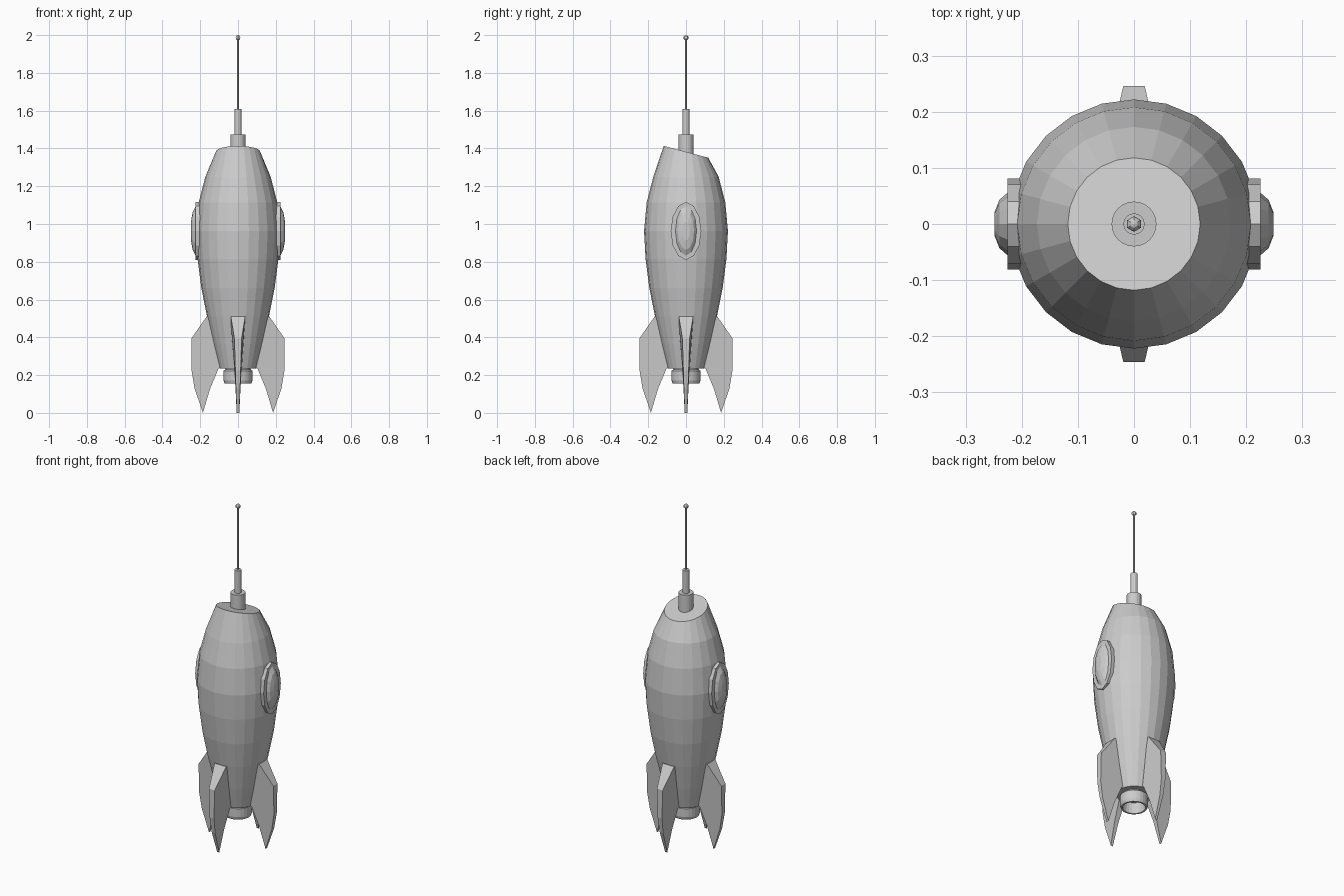
import bpy, bmesh
from math import sin, cos, pi
from mathutils import Matrix

if "Cube" in bpy.data.objects:
    bpy.data.objects.remove(bpy.data.objects["Cube"])


def finish(bm, name):
    bmesh.ops.recalc_face_normals(bm, faces=bm.faces)
    me = bpy.data.meshes.new(name)
    bm.to_mesh(me)
    bm.free()
    ob = bpy.data.objects.new(name, me)
    bpy.context.collection.objects.link(ob)
    return ob


def loft(name, rings):
    """Skin a list of equal-length point rings and cap both ends."""
    bm = bmesh.new()
    vs = [[bm.verts.new(p) for p in ring] for ring in rings]
    n = len(vs[0])
    for a, b in zip(vs, vs[1:]):
        for i in range(n):
            j = (i + 1) % n
            bm.faces.new((a[i], a[j], b[j], b[i]))
    bm.faces.new(vs[0][::-1])
    bm.faces.new(vs[-1])
    return finish(bm, name)


def circle(r, z, n, tilt=0.0):
    pts = [(r * cos(2 * pi * i / n), r * sin(2 * pi * i / n)) for i in range(n)]
    return [(x, y, z + tilt * y) for x, y in pts]


def lathe(name, profile, n):
    return loft(name, [circle(r, z, n) for r, z in profile])


# Hull: barrel shape whose top ring is tilted
hull = [(0.097, 0.235), (0.13, 0.365), (0.164, 0.51), (0.194, 0.66),
        (0.214, 0.815), (0.222, 0.963), (0.208, 1.115), (0.173, 1.25)]
loft("hull", [circle(r, z, 24) for r, z in hull] + [circle(0.118, 1.382, 24, -0.265)])

# Exhaust nozzle, hollow from below
lathe("nozzle", [(0.06, 0.25), (0.066, 0.23), (0.077, 0.222), (0.077, 0.172),
                 (0.071, 0.155), (0.062, 0.155), (0.06, 0.22)], 24)

# Antenna: collar, sleeve, rod and ball tip
lathe("antenna_collar", [(0.04, 1.36), (0.04, 1.475)], 24)
lathe("antenna_sleeve", [(0.019, 1.47), (0.019, 1.61)], 16)
lathe("antenna_rod", [(0.005, 1.60), (0.005, 1.985)], 8)
bm = bmesh.new()
bmesh.ops.create_uvsphere(bm, u_segments=6, v_segments=6, radius=0.014,
                          matrix=Matrix.Translation((0, 0, 1.986)))
finish(bm, "antenna_tip")

# Fins: side outline as (radius, height, half thickness)
outline = [(0.135, 0.51, 0.04), (0.166, 0.51, 0.038), (0.246, 0.395, 0.019),
           (0.246, 0.225, 0.014), (0.23, 0.13, 0.011), (0.186, 0.0, 0.007),
           (0.148, 0.127, 0.013), (0.103, 0.235, 0.02), (0.075, 0.25, 0.022)]
for k, side in enumerate(("right", "back", "left", "front")):
    fin = loft("fin_" + side, [[(r, s * t, z) for r, z, t in outline] for s in (-1, 1)])
    fin.data.transform(Matrix.Rotation(k * pi / 2, 4, 'Z'))


# Oval side windows: frame plate and domed glass
def oval(x, a, b, n=12):
    return [(x, a * sin(2 * pi * i / n), 0.963 + b * cos(2 * pi * i / n)) for i in range(n)]


for s, side in ((1, "right"), (-1, "left")):
    loft("window_frame_" + side, [oval(s * x, 0.081, 0.153) for x in (0.18, 0.225)])
    loft("window_glass_" + side, [oval(s * x, a, b) for x, a, b in
                                  ((0.21, 0.056, 0.13), (0.225, 0.056, 0.13),
                                   (0.24, 0.043, 0.1), (0.249, 0.02, 0.05))])
